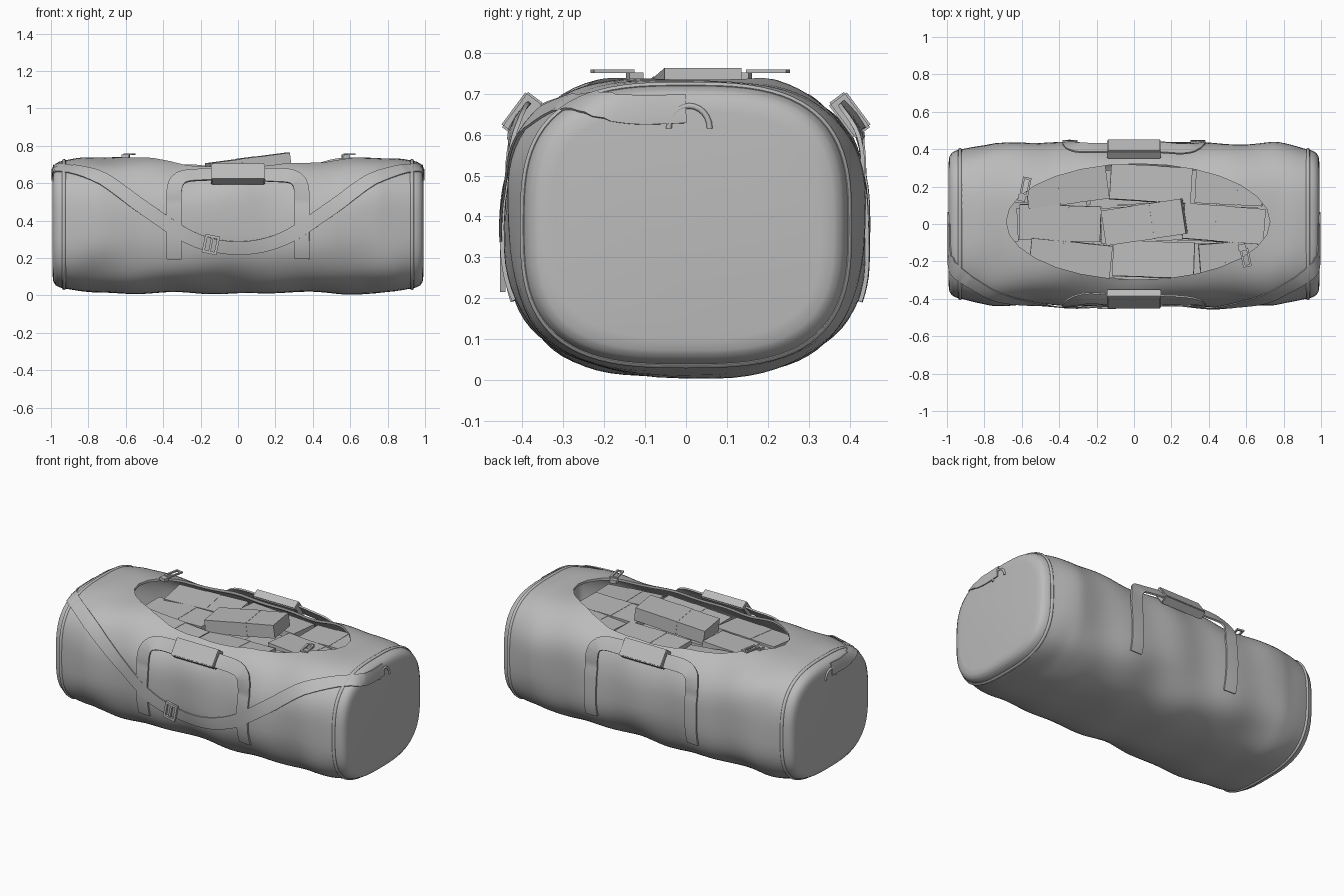
import bpy, bmesh, math, random
from mathutils import Vector, Matrix, Euler
from mathutils.bvhtree import BVHTree

if "Cube" in bpy.data.objects:
    bpy.data.objects.remove(bpy.data.objects["Cube"])

random.seed(4)
GREY = bpy.data.materials.new("plain_grey")
GREY.diffuse_color = (0.5, 0.5, 0.5, 1)
GREY.use_nodes = True
GREY.node_tree.nodes["Principled BSDF"].inputs["Base Color"].default_value = GREY.diffuse_color


def finish(name, bm, smooth=None):
    bmesh.ops.recalc_face_normals(bm, faces=bm.faces)
    me = bpy.data.meshes.new(name)
    bm.to_mesh(me)
    bm.free()
    ob = bpy.data.objects.new(name, me)
    bpy.context.collection.objects.link(ob)
    me.materials.append(GREY)
    if smooth:
        shade(ob, smooth)
    return ob


def select(ob):
    bpy.ops.object.select_all(action='DESELECT')
    ob.select_set(True)
    bpy.context.view_layer.objects.active = ob


def shade(ob, deg):
    select(ob)
    bpy.ops.object.shade_smooth_by_angle(angle=math.radians(deg))


def grid(rows, wrap_u=False, wrap_v=True, caps=False):
    """Skin a list of point rows into quads."""
    bm = bmesh.new()
    vs = [[bm.verts.new(p) for p in r] for r in rows]
    n, m = len(vs), len(vs[0])
    for i in range(n if wrap_u else n - 1):
        for j in range(m if wrap_v else m - 1):
            a, b = vs[i], vs[(i + 1) % n]
            bm.faces.new((a[j], a[(j + 1) % m], b[(j + 1) % m], b[j]))
    if caps:
        bm.faces.new(vs[0])
        bm.faces.new(vs[-1])
    return bm


def boxes(name, parts, mat, bevel=0):
    """One object from (centre, size) boxes, placed by a matrix."""
    bm = bmesh.new()
    for c, s in parts:
        bmesh.ops.create_cube(bm, size=1, matrix=mat @ Matrix.Translation(c) @ Matrix.Diagonal((*s, 1)))
    if bevel:
        bmesh.ops.bevel(bm, geom=bm.edges[:], offset=bevel, segments=2, affect='EDGES')
    return finish(name, bm)


def place(loc, rot):
    return Matrix.Translation(loc) @ Euler(rot).to_matrix().to_4x4()


# --- bag body: superellipse sections along x with soft dents
PROFILE = [(0, .438, .367), (.6, .434, .367), (.75, .432, .364), (.85, .418, .355), (.93, .398, .342),
           (.955, .392, .336), (.975, .38, .325), (.987, .362, .307), (.991, .33, .276)]
ZC = .379


def section(x, t, grow=0):
    ax = min(abs(x), .991)
    for (x0, a0, b0), (x1, a1, b1) in zip(PROFILE, PROFILE[1:]):
        if ax <= x1:
            f = (ax - x0) / (x1 - x0)
            a, b = a0 + (a1 - a0) * f, b0 + (b1 - b0) * f
            break
    n = 2.65 + .4 * ax ** 3
    fade = max(0, min(1, (.92 - ax) / .15))
    dent = .005 * fade * (math.sin(9 * x + 3 * t) + math.sin(17 * x - 2 * t + 1) * .8
                          + math.sin(6 * x + 7 * t + 2) * .5)
    c, s = math.cos(t), math.sin(t)
    g = 1 + (dent + grow) / .4
    return Vector((x, a * g * math.copysign(abs(c) ** (2 / n), c),
                   ZC + b * g * math.copysign(abs(s) ** (2 / n), s)))


ends = [.945, .955, .966, .975, .982, .987, .991]
xs = [-e for e in reversed(ends)] + [-.93 + 1.86 * i / 60 for i in range(61)] + ends
TS = [2 * math.pi * j / 80 for j in range(80)]
bm = grid([[section(x, t) for t in TS] for x in xs], caps=True)
bmesh.ops.recalc_face_normals(bm, faces=bm.faces)
skin = BVHTree.FromBMesh(bm)
body = finish("bag_body", bm)

# oval opening cut through the cloth
bm = bmesh.new()
bmesh.ops.create_cone(bm, cap_ends=True, segments=28, radius1=1, radius2=1, depth=1,
                      matrix=Matrix.Translation((.022, .012, .95)) @ Matrix.Diagonal((.705, .31, 1, 1)))
cutter = finish("opening_cutter", bm)
cutter.hide_render = True
sol = body.modifiers.new("cloth", 'SOLIDIFY')
sol.thickness, sol.offset = .014, -1
cut = body.modifiers.new("opening", 'BOOLEAN')
cut.object, cut.operation, cut.solver = cutter, 'DIFFERENCE', 'EXACT'
select(body)
bpy.ops.object.modifier_apply(modifier="cloth")
bpy.ops.object.modifier_apply(modifier="opening")
bpy.data.objects.remove(cutter)
shade(body, 40)

# --- piping at both ends
for side, nm in ((-1, "left"), (1, "right")):
    rows = []
    for t in TS:
        p, q = section(side * .93, t), section(side * .93, t, .02)
        out = (q - p).normalized()
        rows.append([p + out * .008 * math.cos(k * math.pi / 4)
                     + Vector((.010 * math.sin(k * math.pi / 4), 0, 0)) for k in range(8)])
    finish(nm + "_piping", grid(rows, wrap_u=True), 50)


# --- webbing: ribbons draped on the body
def smooth_path(pts, steps=8):
    pts = [Vector(p) for p in pts]
    out = []
    for i in range(len(pts) - 1):
        a, b, c, d = pts[max(i - 1, 0)], pts[i], pts[i + 1], pts[min(i + 2, len(pts) - 1)]
        for k in range(steps):
            t = k / steps
            out.append(.5 * (2 * b + (c - a) * t + (2 * a - 5 * b + 4 * c - d) * t * t
                             + (3 * b - a - 3 * c + d) * t ** 3))
    return out + [pts[-1]]


def ribbon(name, pts, width, thick, lift):
    """lift(p) is the gap between the cloth and the webbing."""
    path = smooth_path(pts)
    rows = []
    for i, p in enumerate(path):
        tan = (path[min(i + 1, len(path) - 1)] - path[max(i - 1, 0)]).normalized()
        nor = skin.find_nearest(p)[1]
        side = tan.cross(nor).normalized() * width / 2
        low, top = [], []
        for f in (-1, 0, 1):
            q, n, *_ = skin.find_nearest(p + side * f)
            n = (n + nor * 2).normalized()
            low.append(q + n * lift(p))
            top.append(q + n * (lift(p) + thick))
        rows.append(low + top[::-1])
    return finish(name, grid(rows, caps=True), 40)


def mirrored(half):
    return [(-x, y, z) for x, y, z in half] + [p for p in reversed(half) if p[0] != 0]


# carry handles with padded grips, front and back
for s, nm in ((-1, "front"), (1, "back")):
    half = [(.342, s * .43, .19), (.342, s * .44, .33), (.342, s * .44, .46), (.34, s * .41, .56),
            (.315, s * .39, .605), (.25, s * .375, .622), (.12, s * .375, .624), (0, s * .375, .624)]
    ribbon(nm + "_handle", mirrored(half), .08, .01,
           lambda p: .001 + .036 * max(0, min(1, (p.z - .5) / .12)))
    boxes(nm + "_grip", [((0, 0, 0), (.29, .054, .107))],
          place((0, s * .4, .648), (s * .64, 0, 0)), .005)

# shoulder strap from end to end across the front
half = [(.991, 0, .665), (.991, -.12, .662), (.965, -.23, .675), (.86, -.32, .67), (.7, -.385, .6),
        (.5, -.43, .465), (.3, -.44, .332), (.15, -.44, .27), (0, -.44, .252)]
ribbon("shoulder_strap", mirrored(half), .075, .006,
       lambda p: .001 if abs(p.x) > .9 else .006)


# --- hardware
def frame_parts(w, h, bar, deep):
    return [((sx * (w - bar) / 2, 0, 0), (bar, h, deep)) for sx in (-1, 1)] + \
           [((0, sy * (h - bar) / 2, 0), (w, bar, deep)) for sy in (-1, 1)]


boxes("strap_buckle", frame_parts(.08, .1, .014, .014) + [((0, 0, 0), (.012, .1, .012))],
      place((-.145, -.448, .272), (math.pi / 2, .2, 0)))

for nm, x, y, dx, dy, r in (("left", -.58, .2, -.02, -.06, -.2), ("right", .597, -.18, -.02, .055, .2)):
    boxes(nm + "_zip_pull", frame_parts(.046, .1, .011, .009), place((x, y, .755), (0, 0, r)))
    boxes(nm + "_zip_slider", [((0, 0, 0), (.04, .035, .02))], place((x + dx, y + dy, .742), (0, 0, r)))

for s, nm in ((-1, "left"), (1, "right")):
    arc = [math.pi * k / 12 for k in range(13)]
    rows = [[Vector((s * .991 + .007 * math.cos(u), .008 + math.cos(t) * (.05 + .007 * math.sin(u)),
                     .615 + math.sin(t) * (.055 + .007 * math.sin(u))))
             for u in (k * math.pi / 4 for k in range(8))] for t in arc]
    finish(nm + "_strap_hook", grid(rows, caps=True), 50)

# --- paper bundles, each with a thin band
bundles = [(.055, .01, .695, 0, -.13, .15),
           (-.36, .205, .61, .06, .03, .13), (.09, .215, .615, -.05, .02, -.06), (.51, .2, .61, .04, -.05, -.05),
           (-.395, .005, .605, .03, -.03, -.03), (.48, 0, .61, -.04, .03, -.08), (.04, 0, .585, 0, 0, .05),
           (-.34, -.19, .605, .04, .02, -.1), (.105, -.19, .61, -.04, -.03, -.03), (.53, -.19, .6, .05, .04, .08)]
for row in (-.2, 0, .2):
    for col in (-.44, 0, .44):
        bundles.append((col + random.uniform(-.04, .04), row, .5, 0, 0, random.uniform(-.08, .08)))
for i, (x, y, z, rx, ry, rz) in enumerate(bundles):
    length = .36 if x > .5 else .435
    boxes(f"paper_bundle_{i + 1}", [((0, 0, 0), (length, .19, .08)), ((0, 0, 0), (.09, .193, .083))],
          place((x, y, z), (rx, ry, rz)))
